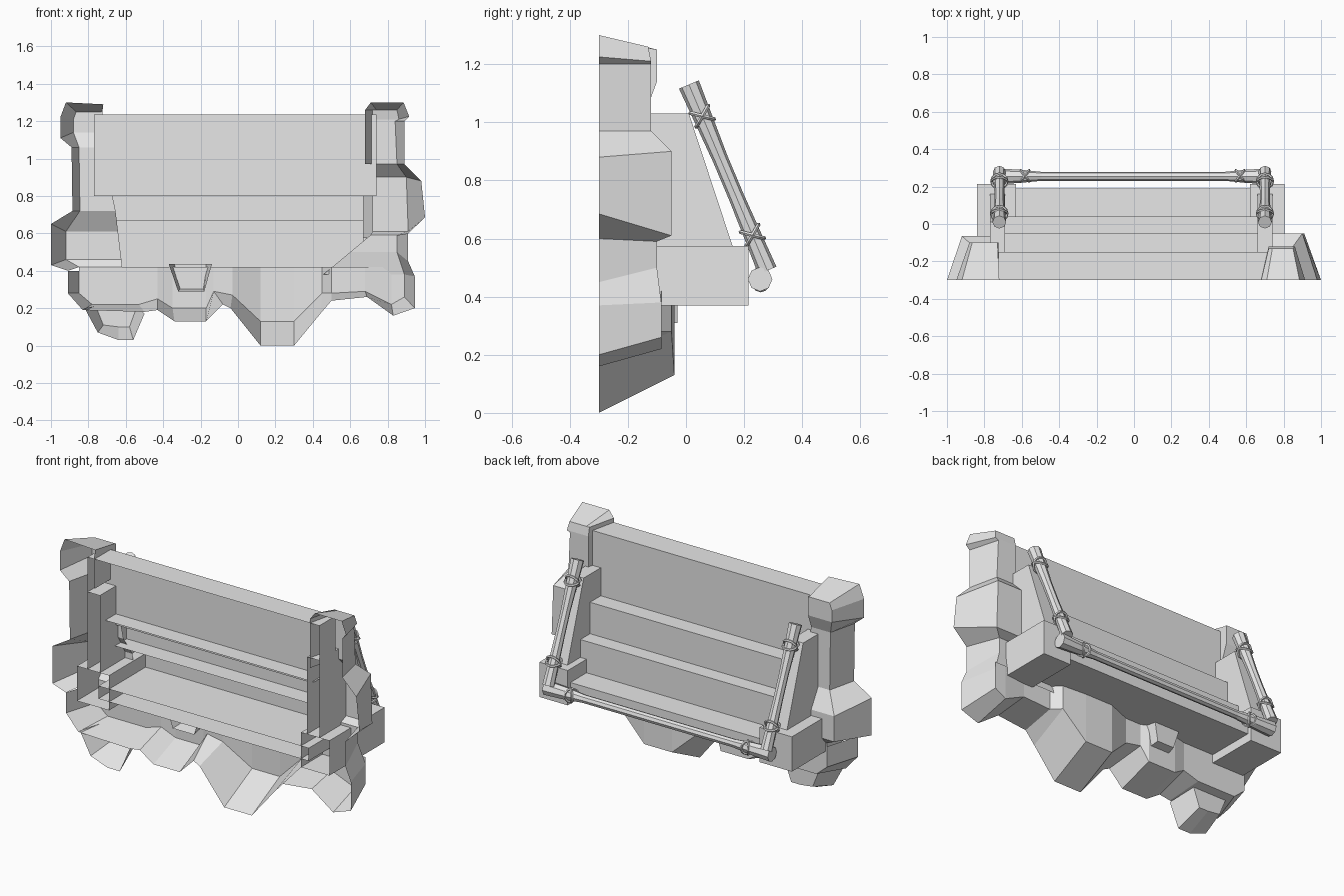
import bpy, bmesh, math
from mathutils import Vector, Matrix

cube = bpy.data.objects.get("Cube")
if cube:
    bpy.data.objects.remove(cube, do_unlink=True)

stone = bpy.data.materials.new("pale_grey")
stone.use_nodes = True
grey = (0.8, 0.8, 0.8, 1)
stone.diffuse_color = grey
stone.node_tree.nodes["Principled BSDF"].inputs["Base Color"].default_value = grey

FRONT = -0.3


def finish(name, bm, weld=True):
    if weld:
        bmesh.ops.remove_doubles(bm, verts=bm.verts, dist=0.0005)
    bmesh.ops.recalc_face_normals(bm, faces=bm.faces)
    mesh = bpy.data.meshes.new(name)
    bm.to_mesh(mesh)
    bm.free()
    mesh.materials.append(stone)
    obj = bpy.data.objects.new(name, mesh)
    bpy.context.collection.objects.link(obj)
    return obj


def open_prism(name, profile, x0, x1, skip=()):
    """Extrude a (y, z) profile along x; skipped edges stay open."""
    bm = bmesh.new()
    ends = [[bm.verts.new((x, y, z)) for y, z in profile] for x in (x0, x1)]
    for ring in ends:
        bm.faces.new(ring)
    n = len(profile)
    for i in range(n):
        if i not in skip:
            j = (i + 1) % n
            bm.faces.new((ends[0][i], ends[0][j], ends[1][j], ends[1][i]))
    return finish(name, bm)


def box_profile(y0, y1, z0, z1):
    return [(y0, z0), (y1, z0), (y1, z1), (y0, z1)]


def rock(name, stations, inner, column=False):
    """Skin from the front outline to a raised back edge to an inner edge."""
    bm = bmesh.new()
    rows = []
    for ox, oz, bx, bz, y in stations:
        ix, front_x, iz = inner(bx, bz)
        points = [(ox, FRONT, oz), (bx, y, bz), (ix, y, iz), (front_x, FRONT, iz)]
        rows.append([bm.verts.new(p) for p in points])
    for a, b in zip(rows, rows[1:]):
        walled = column and min(a[2].co.z, b[2].co.z) > .9
        for k in range(3 if walled else 2):
            bm.faces.new((a[k], a[k + 1], b[k + 1], b[k]))
    if column:
        # close the column at its top
        bm.faces.new(max((rows[0], rows[-1]), key=lambda r: r[0].co.z))
    return finish(name, bm)


def right_inner(x, z):
    edge = -.725 if z > .74 else -.62 - .12 * (z - .43)
    return edge, edge, z


def left_inner(x, z):
    edge = .72 - 1.2 * max(0, .6 - z)
    return edge, edge - .04, z


# Rock surround: outline x, z, then back edge x, z and its depth
rock("right_rock_column", [
    (-.72, 1.29, -.73, 1.25, -.1), (-.92, 1.3, -.865, 1.25, -.1),
    (-.95, 1.22, -.88, 1.21, -.1), (-.95, 1.11, -.88, 1.14, -.1),
    (-.89, 1.06, -.85, 1.06, -.13), (-.885, .72, -.845, .72, -.13),
    (-1, .65, -.92, .61, -.065), (-1, .43, -.92, .46, -.065),
    (-.91, .4, -.85, .42, -.1)],
    right_inner, column=True)

rock("left_rock_column", [
    (.945, .37, .89, .38, -.085), (.91, .45, .85, .5, -.1),
    (.91, .6, .85, .59, -.1), (1, .685, .91, .61, -.05),
    (.98, .88, .9, .9, -.05), (.89, .97, .85, .97, -.12),
    (.89, 1.2, .84, 1.2, -.12), (.915, 1.225, .86, 1.21, -.12),
    (.885, 1.3, .85, 1.26, -.13), (.71, 1.3, .74, 1.26, -.13)],
    left_inner, column=True)

rock("lower_rocks", [
    (-.91, .4, -.85, .4, -.1), (-.91, .28, -.85, .28, -.1),
    (-.83, .19, -.78, .22, -.1), (-.5, .18, -.53, .22, -.1),
    (-.43, .19, -.43, .25, -.1),
    (-.34, .13, -.35, .2, -.08), (-.17, .13, -.17, .2, -.08),
    (-.08, .22, -.13, .29, -.1), (-.04, .2, -.03, .27, -.1),
    (.12, 0, .12, .13, -.04), (.3, 0, .3, .13, -.04),
    (.44, .17, .45, .28, -.05), (.5, .24, .5, .28, -.1),
    (.69, .26, .68, .29, -.1), (.83, .16, .82, .22, -.085),
    (.945, .2, .89, .26, -.085), (.945, .37, .89, .38, -.085)],
    lambda x, z: (x, x, .42))

# Small pendant rock under the right side
rock("pendant_rock", [
    (-.82, .2, -.76, .21, -.15), (-.75, .07, -.72, .11, -.15),
    (-.64, .03, -.64, .1, -.15), (-.56, .03, -.58, .1, -.15),
    (-.5, .17, -.54, .21, -.15)],
    lambda x, z: (x, x, .21))

# Small stone stuck in the lower rocks
bm = bmesh.new()
near = [bm.verts.new((x, -.15, z)) for x, z in ((-.37, .435), (-.32, .29), (-.18, .29), (-.14, .435))]
far = [bm.verts.new((x, -.03, z)) for x, z in ((-.34, .435), (-.3, .31), (-.19, .31), (-.17, .435))]
bm.faces.new(far)
for i in range(4):
    j = (i + 1) % 4
    bm.faces.new((near[i], near[j], far[j], far[i]))
finish("small_stone", bm)

# Stairs: hollow top block, two treads with overlapping risers, bottom step
open_prism("top_step", box_profile(FRONT, -.15, .8, 1.235), -.77, .74, skip=(0, 3))
for name, back, low, high in (("upper_step", -.05, .67, .865), ("middle_step", .04, .42, .68)):
    bm = bmesh.new()
    path = [(back - .2, high), (back, high), (back, low)]
    rows = [[bm.verts.new((x, y, z)) for x in (-.7, .67)] for y, z in path]
    for a, b in zip(rows, rows[1:]):
        bm.faces.new((a[0], a[1], b[1], b[0]))
    finish(name, bm)
open_prism("bottom_step", box_profile(FRONT, .19, .42, .495), -.7, .67, skip=(3,))

# Side walls and their footing blocks, open at the front
wing = [(FRONT, .575), (.16, .575), (.01, 1.03), (FRONT, 1.03)]
for side, wall, foot in (("right", (-.77, -.69), (-.84, -.63)), ("left", (.66, .74), (.62, .805))):
    open_prism(side + "_side_wall", wing, *wall, skip=(0, 3))
    open_prism(side + "_footing", box_profile(FRONT, .215, .37, .575), *foot, skip=(3,))


def pole(name, a, b, radii, sides=8):
    """Faceted pole whose thickness follows the list of radii."""
    a, b = Vector(a), Vector(b)
    turn = (b - a).to_track_quat('Z', 'Y')
    bm = bmesh.new()
    rings = []
    for k, r in enumerate(radii):
        c = a.lerp(b, k / (len(radii) - 1))
        angles = [math.tau * i / sides for i in range(sides)]
        rings.append([bm.verts.new(c + turn @ Vector((r * math.cos(t), r * math.sin(t), 0)))
                      for t in angles])
    for p, q in zip(rings, rings[1:]):
        for i in range(sides):
            j = (i + 1) % sides
            bm.faces.new((p[i], p[j], q[j], q[i]))
    bm.faces.new(rings[0])
    bm.faces.new(rings[-1])
    return finish(name, bm)


def rope_tie(name, centre, axis, radius, tilt_axis):
    """Two crossed rope loops around a pole."""
    turn = Vector(axis).to_track_quat('Z', 'Y').to_matrix().to_4x4()
    bm = bmesh.new()
    for tilt in (-.65, .65):
        m = Matrix.Translation(centre) @ turn @ Matrix.Rotation(tilt, 4, tilt_axis)
        rings = []
        for i in range(12):
            t = math.tau * i / 12
            ring = []
            for k in range(5):
                s = math.tau * k / 5
                r = radius + .007 * math.cos(s)
                ring.append(bm.verts.new(m @ Vector((r * math.cos(t), r * math.sin(t), .007 * math.sin(s)))))
            rings.append(ring)
        for i in range(12):
            p, q = rings[i], rings[(i + 1) % 12]
            for k in range(5):
                n = (k + 1) % 5
                bm.faces.new((p[k], q[k], q[n], p[n]))
    return finish(name, bm, weld=False)


# Lashed wooden rails
for side, x in (("right", -.72), ("left", .7)):
    top, low = Vector((x, .01, 1.13)), Vector((x, .28, .49))
    pole(side + "_rail", top, low, (.037, .032, .027, .027, .03, .034))
    for part, t in (("upper", .17), ("lower", .81)):
        rope_tie(f"{side}_{part}_tie", top.lerp(low, t), low - top, .042, 'X')
    rope_tie(side + "_cross_tie", Vector((x * .81, .257, .46)), (1, 0, 0), .038, 'Y')
pole("cross_rail", (-.74, .255, .46), (.73, .255, .46),
     (.042, .036) + (.024,) * 9 + (.036, .042))
